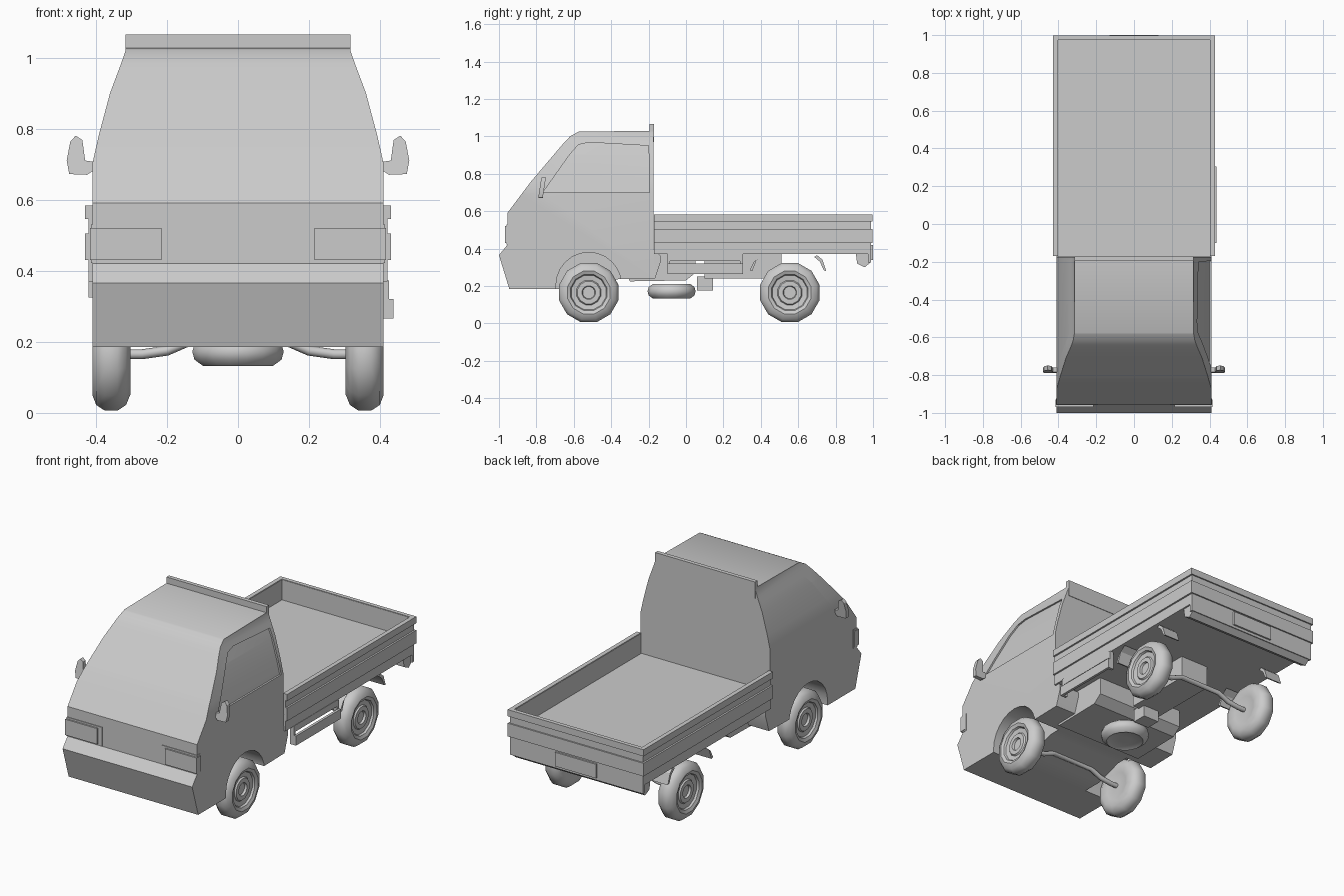
import bpy, bmesh, math
from mathutils import Vector

if "Cube" in bpy.data.objects:
    bpy.data.objects.remove(bpy.data.objects["Cube"])

# Cab half width at a given height: (z, half width)
WIDTHS = [(0.0, 0.41), (0.70, 0.41), (0.78, 0.392), (0.90, 0.36), (0.98, 0.33), (1.02, 0.316), (1.2, 0.316)]


def half_width(z):
    for (z0, w0), (z1, w1) in zip(WIDTHS, WIDTHS[1:]):
        if z <= z1:
            return w0 + (w1 - w0) * (z - z0) / (z1 - z0)
    return WIDTHS[-1][1]


def finish(name, bm, angle=30):
    bmesh.ops.recalc_face_normals(bm, faces=bm.faces)
    me = bpy.data.meshes.new(name)
    bm.to_mesh(me)
    bm.free()
    ob = bpy.data.objects.new(name, me)
    bpy.context.collection.objects.link(ob)
    activate(ob)
    bpy.ops.object.shade_smooth_by_angle(angle=math.radians(angle))
    return ob


def activate(ob):
    bpy.ops.object.select_all(action='DESELECT')
    ob.select_set(True)
    bpy.context.view_layer.objects.active = ob


def extrude_bm(points, depth):
    bm = bmesh.new()
    face = bm.faces.new([bm.verts.new(p) for p in points])
    new = bmesh.ops.extrude_face_region(bm, geom=[face])['geom']
    bmesh.ops.translate(bm, vec=depth, verts=[g for g in new if isinstance(g, bmesh.types.BMVert)])
    return bm


def side_prism(name, profile, x0, x1, angle=30):
    return finish(name, extrude_bm([(x0, y, z) for y, z in profile], (x1 - x0, 0, 0)), angle)


def cab_prism(name, profile, mapping):
    """Side profile extruded from column 0 to 1, then bent to the cab section."""
    bm = extrude_bm([(0, y, z) for y, z in profile], (1, 0, 0))
    for z, _ in WIDTHS[1:-1]:
        bmesh.ops.bisect_plane(bm, geom=bm.verts[:] + bm.edges[:] + bm.faces[:],
                               plane_co=(0, 0, z), plane_no=(0, 0, 1))
    for v in bm.verts:
        v.co.x = mapping(round(v.co.x), half_width(v.co.z))
    return finish(name, bm)


def box(name, x, y, z):
    return side_prism(name, [(y[0], z[0]), (y[1], z[0]), (y[1], z[1]), (y[0], z[1])], *x)


def lathe(name, profile, center, axis, sides):
    """Profile of (offset along axis, radius), closed on the axis at both ends."""
    u, v = (Vector((0, 1, 0)), Vector((0, 0, 1))) if axis.x else (Vector((1, 0, 0)), Vector((0, 1, 0)))
    bm = bmesh.new()
    rings = []
    for a, r in profile:
        rings.append([bm.verts.new(Vector(center) + axis * a
                      + (u * math.cos(t) + v * math.sin(t)) * r)
                      for t in (2 * math.pi * (i + 0.5) / sides for i in range(sides))])
    for r0, r1 in zip(rings, rings[1:]):
        for i in range(sides):
            j = (i + 1) % sides
            bm.faces.new((r0[i], r0[j], r1[j], r1[i]))
    bm.faces.new(rings[0])
    bm.faces.new(rings[-1])
    return finish(name, bm, 40)


def cut(target, cutter):
    cutter.hide_render = True
    activate(target)
    m = target.modifiers.new("cut", 'BOOLEAN')
    m.operation, m.solver, m.object = 'DIFFERENCE', 'EXACT', cutter
    bpy.ops.object.modifier_apply(modifier=m.name)
    bpy.data.objects.remove(cutter)


# Cab body
cab = cab_prism("cab", [
    (-0.945, 0.185), (-1.0, 0.365), (-0.955, 0.42), (-0.955, 0.59), (-0.88, 0.69),
    (-0.83, 0.757), (-0.66, 0.957), (-0.62, 1.0), (-0.575, 1.025), (-0.175, 1.03),
    (-0.175, 0.40), (-0.135, 0.36), (-0.135, 0.33), (-0.165, 0.24), (-0.42, 0.235), (-0.58, 0.185)],
    lambda col, w: w * (2 * col - 1))

# Wheel wells and side windows cut into the cab
for s in (-1, 1):
    arch = [(-0.52 + 0.175 * math.cos(t), 0.205 + 0.175 * math.sin(t))
            for t in (2 * math.pi * i / 24 for i in range(24))]
    arch_low = [p for p in arch if p[1] >= 0.2] + [(-0.695, 0.1), (-0.345, 0.1)]
    cut(cab, side_prism("arch_cutter", arch_low, s * 0.24, s * 0.5))
    cut(cab, cab_prism("window_cutter", [
        (-0.765, 0.70), (-0.62, 0.905), (-0.575, 0.955), (-0.52, 0.968), (-0.20, 0.95), (-0.195, 0.70)],
        lambda col, w, s=s: s * (w - 0.01 + 0.06 * col)))
activate(cab)
bpy.ops.object.shade_smooth_by_angle(angle=math.radians(30))

# Lip above the cab rear wall
box("cab_rear_lip", (-0.316, 0.316), (-0.195, -0.172), (0.97, 1.065))
# Engine housing behind the cab
side_prism("engine_housing", [(-0.34, 0.30), (-0.30, 0.225), (0.0, 0.23), (0.05, 0.27), (0.05, 0.37), (-0.34, 0.37)],
           -0.28, 0.28)

for s, side in ((-1, "left"), (1, "right")):
    # Headlights with surround
    box("headlight_surround_" + side, (s * 0.19, s * 0.413), (-0.959, -0.925), (0.422, 0.53))
    box("headlight_" + side, (s * 0.215, s * 0.416), (-0.968, -0.93), (0.43, 0.52))
    # Mirrors
    outline = [(0.395, 0.69), (0.425, 0.67), (0.475, 0.672), (0.482, 0.71), (0.472, 0.763), (0.457, 0.78),
               (0.438, 0.768), (0.43, 0.71), (0.395, 0.705)]
    bm = extrude_bm([(s * x, -0.79 + 0.15 * (z - 0.67), z) for x, z in outline], (0, 0.024, 0))
    finish("mirror_" + side, bm)
    # Bed side wall and its ribs
    box("bed_side_" + side, (s * 0.403, s * 0.42), (-0.17, 0.99), (0.37, 0.58))
    for i, (z0, z1) in enumerate([(0.545, 0.583), (0.43, 0.505)]):
        box(f"bed_side_rib_{side}_{i}", (s * 0.405, s * 0.43), (-0.17, 0.992), (z0, z1))
    # Rear mud flaps
    for y0, y1, n in ((0.41, 0.355, "front"), (0.70, 0.75, "rear")):
        ym = y0 + (y1 - y0) * 0.6
        side_prism(f"mud_flap_{n}_{side}", [(y0, 0.365), (ym, 0.34), (y1, 0.28), (y1 - 0.014, 0.285),
                                            (ym - 0.014, 0.33), (y0 - 0.014, 0.355)], s * 0.31, s * 0.41)
    # Wheels
    tyre = [(-0.045, 0.03), (-0.045, 0.08), (-0.055, 0.115), (-0.042, 0.148), (-0.018, 0.164), (0.018, 0.164),
            (0.042, 0.148), (0.053, 0.118), (0.045, 0.10), (0.034, 0.095), (0.03, 0.068), (0.038, 0.062),
            (0.038, 0.037), (0.026, 0.033), (0.026, 0.012)]
    for y, n in ((-0.52, "front"), (0.555, "rear")):
        lathe(f"wheel_{n}_{side}", tyre, (s * 0.357, y, 0.165), Vector((s, 0, 0)), 12)

# Bed floor, tailgate with ribs, number plate, rear bumper
box("bed_floor", (-0.41, 0.41), (-0.172, 0.985), (0.37, 0.465))
box("tailgate", (-0.42, 0.42), (0.973, 0.99), (0.325, 0.58))
for i, (z0, z1) in enumerate([(0.545, 0.583), (0.43, 0.505)]):
    box(f"tailgate_rib_{i}", (-0.43, 0.43), (0.975, 0.998), (z0, z1))
box("number_plate", (-0.13, 0.13), (0.98, 1.0), (0.34, 0.42))
side_prism("rear_bumper", [(0.908, 0.375), (0.915, 0.32), (0.955, 0.30), (0.985, 0.325), (0.99, 0.375)], -0.41, 0.41)

# Side guard on the right
box("side_guard_rail", (0.422, 0.437), (-0.10, 0.305), (0.265, 0.32))
for y in (-0.10, 0.29):
    box("side_guard_post", (0.40, 0.425), (y, y + 0.015), (0.265, 0.372))
box("side_guard_top", (0.40, 0.422), (-0.10, 0.305), (0.335, 0.372))

# Chassis box, small tank, spare wheel
box("chassis_box", (-0.09, 0.09), (0.10, 0.51), (0.24, 0.372))
box("small_tank", (-0.05, 0.05), (0.06, 0.145), (0.175, 0.25))
spare = [(-0.032, 0.03), (-0.032, 0.08), (-0.04, 0.10), (-0.022, 0.125), (0.0, 0.131), (0.022, 0.125),
         (0.04, 0.10), (0.03, 0.08), (0.03, 0.03)]
lathe("spare_wheel", spare, (0, -0.077, 0.172), Vector((0, 0, 1)), 16)

# Bent axles
for y, n in ((-0.52, "front"), (0.555, "rear")):
    cu = bpy.data.curves.new("axle_" + n, 'CURVE')
    cu.dimensions, cu.bevel_depth, cu.bevel_resolution = '3D', 0.014, 2
    pts = [(-0.34, 0.165), (-0.27, 0.165), (-0.2, 0.175), (-0.13, 0.205),
           (0.13, 0.205), (0.2, 0.175), (0.27, 0.165), (0.34, 0.165)]
    sp = cu.splines.new('POLY')
    sp.points.add(len(pts) - 1)
    for p, (x, z) in zip(sp.points, pts):
        p.co = (x, y, z, 1)
    ob = bpy.data.objects.new("axle_" + n, cu)
    bpy.context.collection.objects.link(ob)
    activate(ob)
    bpy.ops.object.convert(target='MESH')
    bpy.ops.object.shade_smooth_by_angle(angle=math.radians(50))
